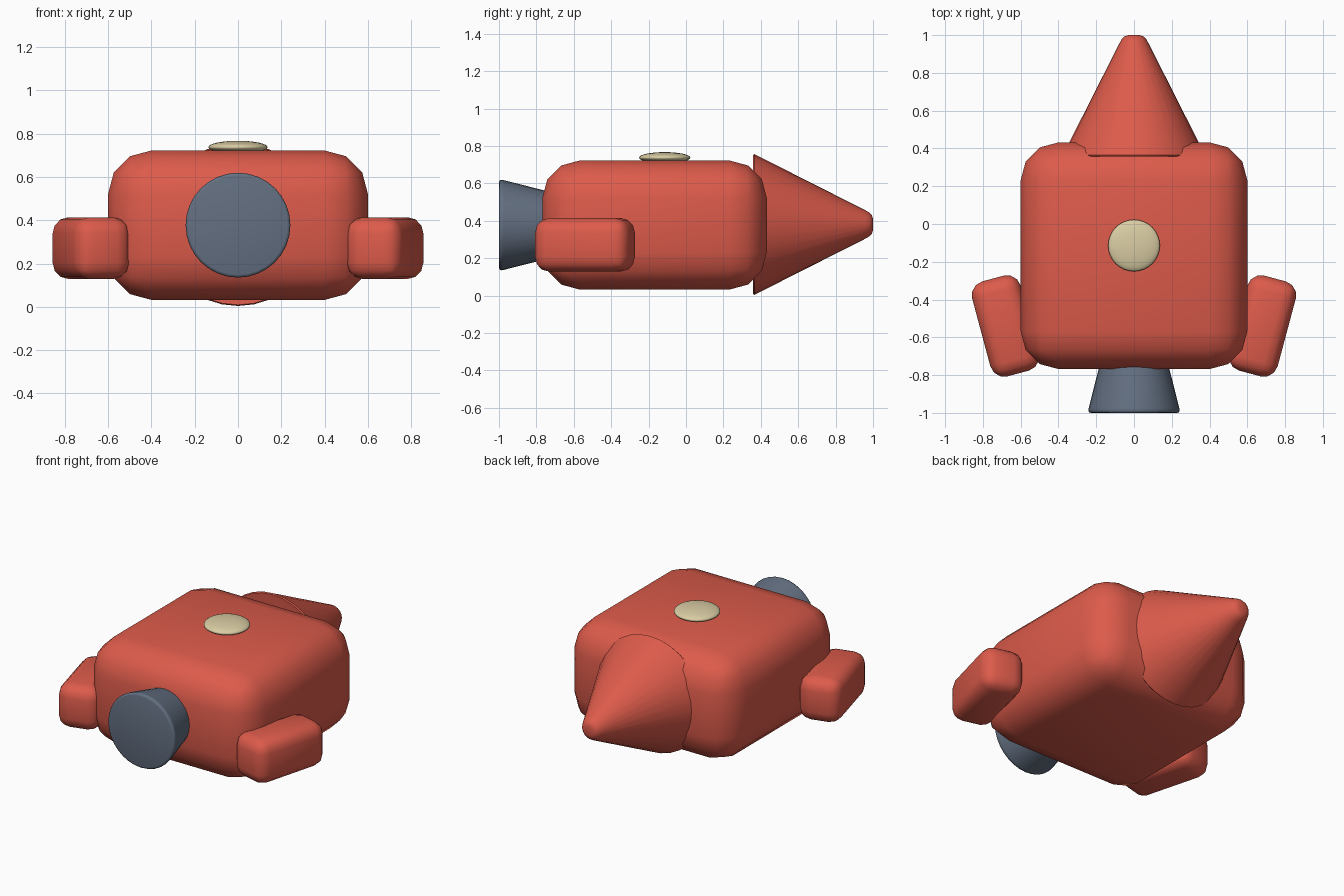
import bpy, bmesh, math
from mathutils import Matrix

if "Cube" in bpy.data.objects:
    bpy.data.objects.remove(bpy.data.objects["Cube"])


def material(name, colour):
    m = bpy.data.materials.new(name)
    m.diffuse_color = (*colour, 1)
    m.use_nodes = True
    m.node_tree.nodes["Principled BSDF"].inputs["Base Color"].default_value = m.diffuse_color
    return m


RED = material("coral red", (0.72, 0.105, 0.07))
GREY = material("slate grey", (0.125, 0.16, 0.22))
CREAM = material("cream", (0.70, 0.61, 0.37))


def finish(name, bm, mat, angle=40):
    bmesh.ops.recalc_face_normals(bm, faces=bm.faces)
    me = bpy.data.meshes.new(name)
    bm.to_mesh(me)
    bm.free()
    me.materials.append(mat)
    ob = bpy.data.objects.new(name, me)
    bpy.context.collection.objects.link(ob)
    bpy.ops.object.select_all(action='DESELECT')
    ob.select_set(True)
    bpy.context.view_layer.objects.active = ob
    bpy.ops.object.shade_smooth_by_angle(angle=math.radians(angle))
    return ob


def rounded_box(name, size, centre, bevel, mat, turn=0):
    bm = bmesh.new()
    bmesh.ops.create_cube(bm, size=1, matrix=Matrix.Diagonal((*size, 1)))
    bmesh.ops.bevel(bm, geom=bm.edges[:], offset=bevel, segments=3,
                    profile=0.5, affect='EDGES')
    bm.transform(Matrix.Translation(centre) @ Matrix.Rotation(turn, 4, 'Z'))
    return finish(name, bm, mat)


def lathe_y(name, profile, z, mat, sides=32):
    """Turn (y, radius) points around a lengthwise axis and cap both ends."""
    bm = bmesh.new()
    rings = []
    for y, r in profile:
        rings.append([bm.verts.new((r * math.cos(2 * math.pi * i / sides), y,
                                    z + r * math.sin(2 * math.pi * i / sides)))
                      for i in range(sides)])
    for a, b in zip(rings, rings[1:]):
        for i in range(sides):
            j = (i + 1) % sides
            bm.faces.new((a[i], a[j], b[j], b[i]))
    bm.faces.new(rings[0])
    bm.faces.new(rings[-1])
    return finish(name, bm, mat, 60)


# Main hull
rounded_box("body", (1.2, 1.2, 0.69), (0, -0.168, 0.377), 0.2, RED)

# Side fins, splayed outward towards the nose
for side, label in ((1, "right"), (-1, "left")):
    rounded_box(label + "_fin", (0.266, 0.52, 0.285),
                (side * 0.68, -0.54, 0.271), 0.075, RED,
                -side * math.radians(15))

# Nose cone with softened rim and tip
lathe_y("nose_cone", [(0.36, 0.355), (0.358, 0.371), (0.365, 0.376),
                      (0.382, 0.368), (0.955, 0.078), (0.978, 0.065),
                      (0.993, 0.05), (1.0, 0.03)], 0.38, RED)

# Exhaust nozzle
lathe_y("nozzle", [(-1.0, 0.228), (-0.997, 0.238), (-0.988, 0.242),
                   (-0.975, 0.24), (-0.6, 0.145)], 0.377, GREY)

# Shallow domed window on the roof
bm = bmesh.new()
bmesh.ops.create_uvsphere(bm, u_segments=32, v_segments=16, radius=1)
bm.transform(Matrix.Translation((0, -0.114, 0.737))
             @ Matrix.Diagonal((0.137, 0.137, 0.03, 1)))
finish("window", bm, CREAM, 60)
